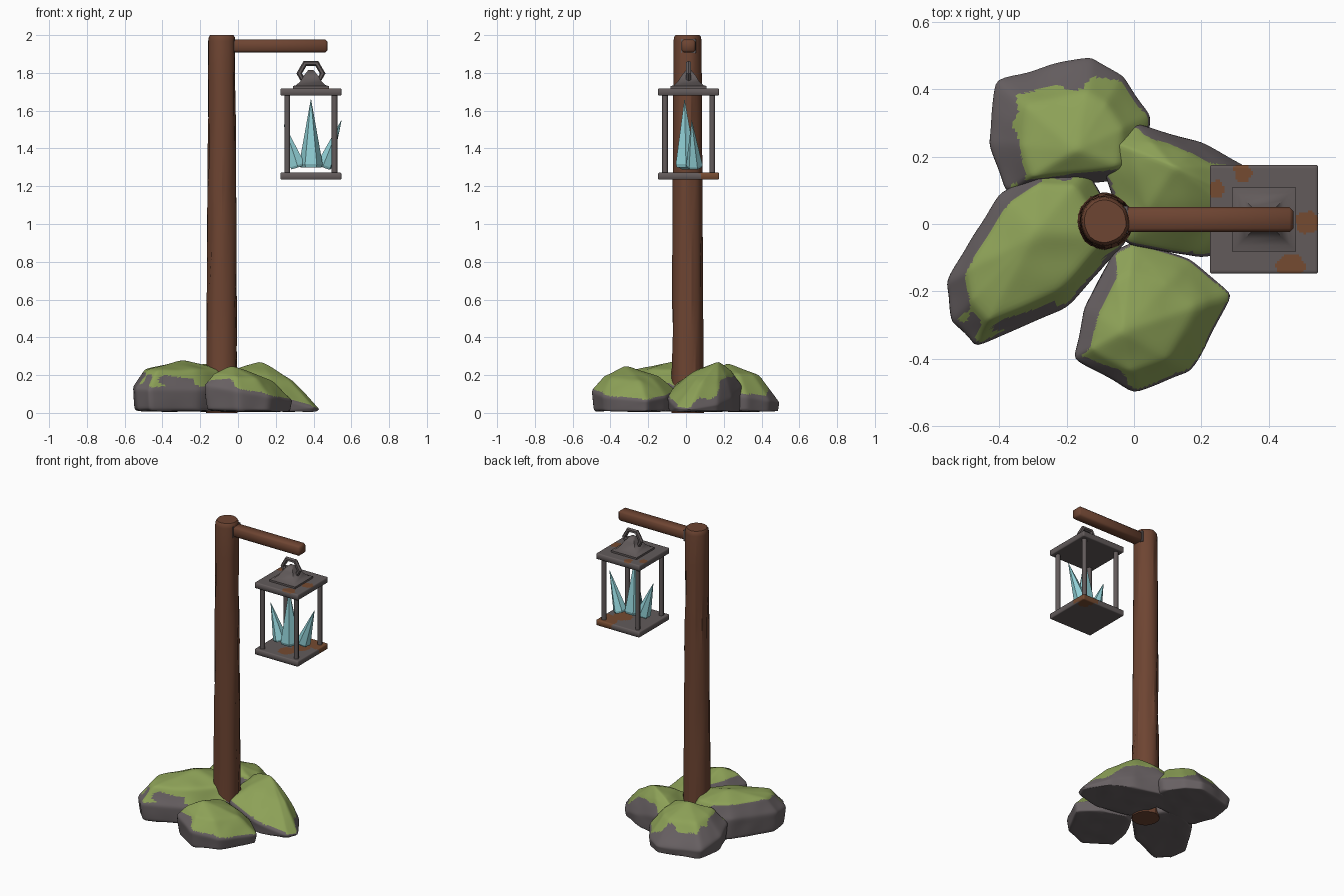
import bpy, bmesh, math, random
from mathutils import Vector, noise

if "Cube" in bpy.data.objects:
    bpy.data.objects.remove(bpy.data.objects["Cube"])

random.seed(4)


def mat(name, r, g, b):
    m = bpy.data.materials.new(name)
    m.diffuse_color = tuple((c / 255) ** 2.2 for c in (r, g, b)) + (1,)
    m.use_nodes = True
    m.node_tree.nodes["Principled BSDF"].inputs["Base Color"].default_value = m.diffuse_color
    return m


WOOD = mat("brown wood", 109, 70, 53)
IRON = mat("grey iron", 98, 91, 91)
RUST = mat("rust", 116, 76, 52)
STONE = mat("grey stone", 104, 97, 99)
MOSS = mat("green moss", 140, 160, 88)
CRYSTAL = mat("pale blue crystal", 143, 206, 212)


def finish(bm, name, mats, smooth=None):
    bmesh.ops.recalc_face_normals(bm, faces=bm.faces)
    me = bpy.data.meshes.new(name)
    bm.to_mesh(me)
    bm.free()
    ob = bpy.data.objects.new(name, me)
    bpy.context.collection.objects.link(ob)
    for m in mats:
        me.materials.append(m)
    if smooth is not None:
        bpy.ops.object.select_all(action='DESELECT')
        ob.select_set(True)
        bpy.context.view_layer.objects.active = ob
        bpy.ops.object.shade_smooth_by_angle(angle=math.radians(smooth))
    return ob


def box(bm, lo, hi):
    for v in bmesh.ops.create_cube(bm, size=1)["verts"]:
        v.co = Vector([l + (c + 0.5) * (h - l) for l, h, c in zip(lo, hi, v.co)])


def circle(n, r):
    return [Vector((r * math.cos(math.tau * i / n), r * math.sin(math.tau * i / n), 0))
            for i in range(n)]


def loft(bm, rings):
    """Skin a list of vertex-position rings and cap both ends."""
    rows = [[bm.verts.new(p) for p in r] for r in rings]
    n = len(rows[0])
    for a, b in zip(rows, rows[1:]):
        for i in range(n):
            j = (i + 1) % n
            bm.faces.new((a[i], a[j], b[j], b[i]))
    bm.faces.new(rows[0][::-1])
    bm.faces.new(rows[-1])


# Wooden post: tapered trunk with shallow vertical cracks
SIDES = 24
wobble = [random.uniform(.97, 1.02) for _ in range(SIDES)]
rings = []
for z in [.197 * k for k in range(11)] + [1.99, 2.0]:
    r = .085 - .006 * z - (.01 if z == 2.0 else .003 if z > 1.98 else 0)
    ring = []
    for w, p in zip(wobble, circle(SIDES, r)):
        crack = .9 if .1 < z < 1.9 and random.random() < .12 else 1
        ring.append(p * w * crack + Vector((-.086, .008, z)))
    rings.append(ring)
bm = bmesh.new()
loft(bm, rings)
finish(bm, "post", [WOOD], 30)

# Cross beam with chamfered edges
bm = bmesh.new()
box(bm, (-.09, -.024, 1.909), (.473, .05, 1.976))
bmesh.ops.bevel(bm, geom=bm.edges[:], offset=.011, segments=1, affect='EDGES')
finish(bm, "cross_beam", [WOOD], 50)

# Iron collar where the beam enters the post
bm = bmesh.new()
box(bm, (-.05, -.027, 1.906), (-.018, .053, 1.979))
finish(bm, "beam_collar", [IRON])

# Lantern plates, finely cut so rust blotches follow distance from centres
LX, LY, HALF = .386, .014, .161


def plate(name, z0, z1, blotches):
    bm = bmesh.new()
    box(bm, (LX - HALF, LY - HALF, z0), (LX + HALF, LY + HALF, z1))
    bmesh.ops.bevel(bm, geom=bm.edges[:], offset=.004, segments=1, affect='EDGES')
    long_edges = [e for e in bm.edges if e.calc_length() > .1]
    bmesh.ops.subdivide_edges(bm, edges=long_edges, cuts=47, use_grid_fill=True)
    for f in bm.faces:
        c = f.calc_center_median()
        jitter = .010 * noise.noise(c * 45)
        f.material_index = int(any(
            Vector((c.x - x, c.y - y, 2 * (c.z - z1))).length < r + jitter
            for x, y, r in blotches))
    finish(bm, name, [IRON, RUST], 50)


plate("lantern_top_plate", 1.68, 1.718, [
    (.325, .155, .028), (.24, .10, .024), (.515, .005, .034), (.465, -.125, .04)])
plate("lantern_bottom_plate", 1.235, 1.272, [
    (.40, -.06, .05), (.44, .04, .06), (.51, .15, .09)])

# Four lantern corner bars
for sx in (-1, 1):
    for sy in (-1, 1):
        bm = bmesh.new()
        loft(bm, [[p + Vector((LX + sx * .125, LY + sy * .125, z))
                   for p in circle(8, .0155)] for z in (1.26, 1.69)])
        finish(bm, "lantern_bar", [IRON], 50)

# Concave square cap
bm = bmesh.new()
profile = [(.095, 1.715), (.095, 1.730), (.078, 1.735), (.056, 1.755),
           (.038, 1.785), (.014, 1.815)]
loft(bm, [[(LX + sx * h, LY + sy * h, z)
           for sx, sy in ((-1, -1), (1, -1), (1, 1), (-1, 1))] for h, z in profile])
finish(bm, "lantern_cap", [IRON], 65)

# Hanging ring: coarse six-sided loop in the x-z plane
bm = bmesh.new()
grid = []
for d in circle(6, 1):
    grid.append([bm.verts.new((LX + d.x * (.062 + s.x), LY + s.y,
                               1.797 + d.y * (.062 + s.x))) for s in circle(6, .015)])
for i in range(6):
    for j in range(6):
        k, l = (i + 1) % 6, (j + 1) % 6
        bm.faces.new((grid[i][j], grid[k][j], grid[k][l], grid[i][l]))
finish(bm, "hanging_ring", [IRON], 40)

# Crystal shards: six-sided spikes from base to tip
for base, tip, r in (((.386, .0, 1.30), (.386, -.008, 1.66), .062),
                     ((.318, .0, 1.30), (.243, .0, 1.53), .046),
                     ((.454, .045, 1.30), (.548, .03, 1.55), .044)):
    base, tip = Vector(base), Vector(tip)
    q = (tip - base).to_track_quat('Z', 'Y')
    bm = bmesh.new()
    loft(bm, [[base.lerp(tip, t) + q @ p for p in circle(6, r * s)]
              for t, s in ((0, .9), (.05, 1), (1, .015))])
    finish(bm, "crystal_shard", [CRYSTAL])


# Mossy boulder: hull of a foot, a sloping wall top, a shrunken crown and a peak
def boulder(name, outline, peak, wall, shrink, rise):
    peak = Vector(peak)
    mid = sum((Vector((x, y, 0)) for x, y in outline), Vector()) / len(outline)
    bm = bmesh.new()
    points = [peak]
    for x, y in outline:
        h, sx, sy = wall
        edge = Vector((x, y, max(.02, h + sx * (x - mid.x) + sy * (y - mid.y))))
        foot = mid.lerp(edge, .95)
        foot.z = .008
        crown = peak.lerp(edge, shrink)
        crown.z = edge.z + (peak.z - edge.z) * rise
        points += [edge, foot, crown]
    hull = bmesh.ops.convex_hull(bm, input=[bm.verts.new(p) for p in points])
    junk = {g for g in hull["geom_interior"] + hull["geom_unused"]
            if isinstance(g, bmesh.types.BMVert)}
    bmesh.ops.delete(bm, geom=list(junk), context='VERTS')
    bmesh.ops.subdivide_edges(bm, edges=bm.edges[:], cuts=11, use_grid_fill=True)
    for _ in range(3):
        bmesh.ops.smooth_vert(bm, verts=bm.verts[:], factor=.5,
                              use_axis_x=True, use_axis_y=True, use_axis_z=True)
    bmesh.ops.recalc_face_normals(bm, faces=bm.faces)
    bm.normal_update()
    for v in bm.verts:
        v.co += v.normal * .006 * noise.noise(v.co * 9)
        v.co.z = max(v.co.z, 0)
    bm.normal_update()
    # Moss grows on high and upward faces, more towards +x
    for f in bm.faces:
        c = f.calc_center_median()
        n = sum((v.normal for v in f.verts), Vector()).normalized()
        score = n.z + .22 * n.x + 1.6 * (c.z - .17) + .06 * noise.noise(c * 10)
        f.material_index = int(score > .55 and n.z > .2)
    finish(bm, name, [STONE, MOSS], 60)


boulder("back_rock", [(-.41, .43), (-.13, .50), (-.03, .44), (.05, .32), (.03, .14),
                      (-.38, .09), (-.435, .24)],
        (-.17, .22, .265), (.09, 0, -.18), .62, .68)
boulder("right_rock", [(-.118, .265), (0, .30), (.2, .245), (.34, .17), (.435, .02),
                       (.40, -.05), (.2, -.105), (-.03, -.06)],
        (.12, .17, .278), (.09, -.28, 0), .55, .58)
boulder("left_rock", [(-.28, .165), (-.14, .16), (-.01, -.04), (-.2, -.25),
                      (-.47, -.365), (-.54, -.29), (-.56, -.17), (-.40, .09)],
        (-.29, -.03, .28), (.135, -.03, .05), .76, .66)
boulder("front_rock", [(0, -.05), (.17, -.10), (.295, -.21), (.17, -.44),
                       (0, -.50), (-.18, -.40), (-.15, -.25), (-.06, -.08)],
        (-.03, -.32, .252), (.11, -.17, 0), .65, .58)
